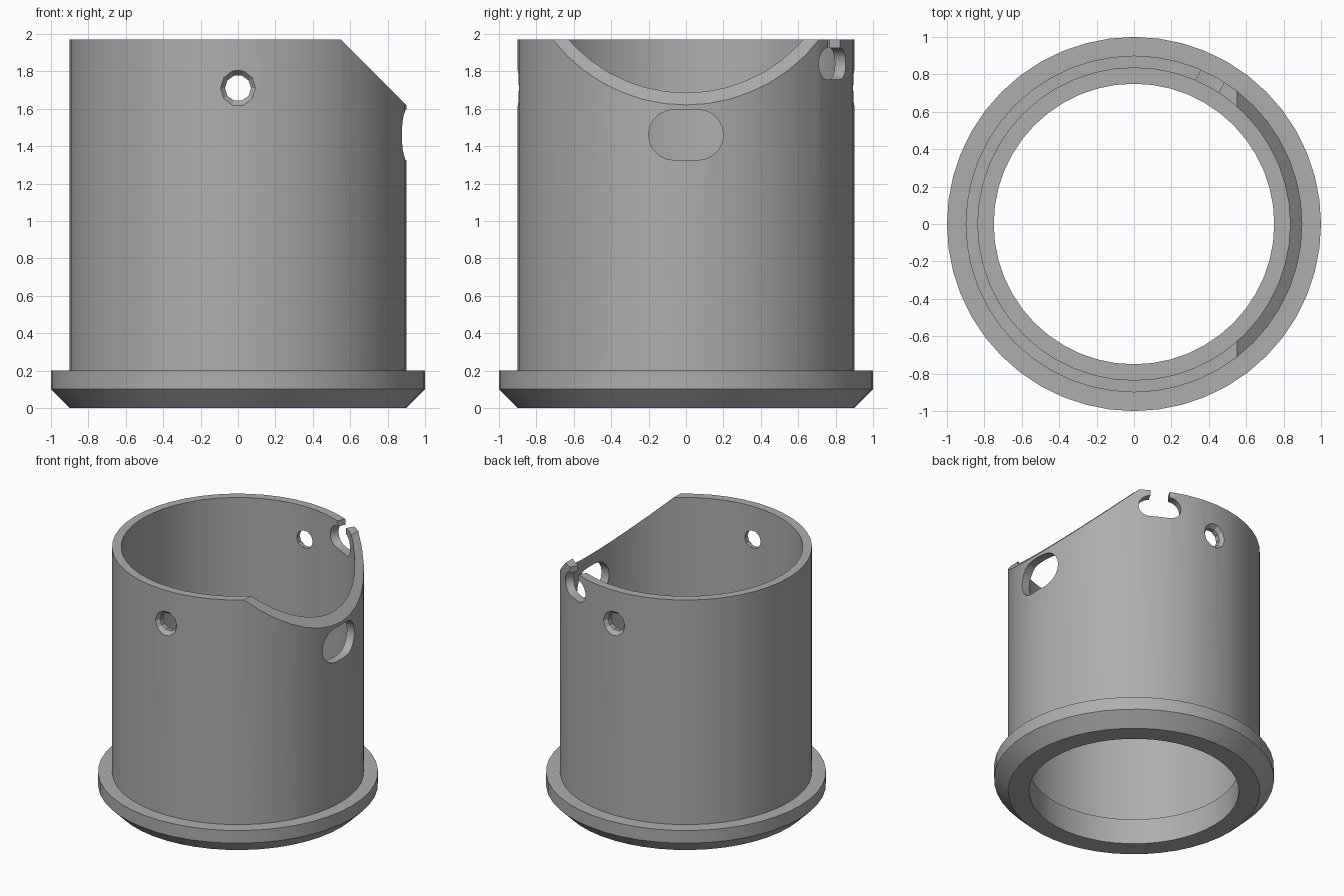
import bpy, bmesh
from math import sin, cos, pi, radians
from mathutils import Vector

if "Cube" in bpy.data.objects:
    bpy.data.objects.remove(bpy.data.objects["Cube"])

SEGMENTS = 48
HEIGHT = 1.97
OUTER, INNER = 0.9, 0.835

grey = bpy.data.materials.new("plain grey")
grey.use_nodes = True
COLOUR = (0.42, 0.42, 0.42, 1)
grey.diffuse_color = COLOUR
grey.node_tree.nodes["Principled BSDF"].inputs["Base Color"].default_value = COLOUR


def make_object(name, bm):
    bmesh.ops.recalc_face_normals(bm, faces=bm.faces)
    mesh = bpy.data.meshes.new(name)
    bm.to_mesh(mesh)
    bm.free()
    mesh.materials.append(grey)
    obj = bpy.data.objects.new(name, mesh)
    bpy.context.collection.objects.link(obj)
    return obj


def revolve(name, profile):
    """Closed ring turned from a (radius, height) profile."""
    bm = bmesh.new()
    rings = [[bm.verts.new((r * cos(a), r * sin(a), z)) for r, z in profile]
             for a in (2 * pi * i / SEGMENTS for i in range(SEGMENTS))]
    n = len(profile)
    for i, ring in enumerate(rings):
        after = rings[(i + 1) % SEGMENTS]
        for j in range(n):
            k = (j + 1) % n
            bm.faces.new((ring[j], after[j], after[k], ring[k]))
    return make_object(name, bm)


def cutter(name, degrees, centre_z, outline, stations):
    """Loft a (sideways, up) outline outward; stations are (distance, scale)."""
    a = radians(degrees)
    outward, sideways = Vector((cos(a), sin(a), 0)), Vector((-sin(a), cos(a), 0))
    bm = bmesh.new()
    loops = [[bm.verts.new(outward * d + sideways * u * s + Vector((0, 0, centre_z + v * s)))
              for u, v in outline] for d, s in stations]
    n = len(outline)
    for low, high in zip(loops, loops[1:]):
        for j in range(n):
            k = (j + 1) % n
            bm.faces.new((low[j], low[k], high[k], high[j]))
    bm.faces.new(loops[0])
    bm.faces.new(loops[-1])
    obj = make_object(name, bm)
    obj.hide_render = True
    return obj


def rounded_slot(half_length, radius, steps=10):
    """Outline with straight top and bottom and half-round ends."""
    points = []
    for side, start in ((1, -pi / 2), (-1, pi / 2)):
        for i in range(steps + 1):
            a = start + pi * i / steps
            points.append((side * (half_length - radius) + radius * cos(a), radius * sin(a)))
    return points


# Sleeve with a chamfered foot flange and an inner ledge
sleeve = revolve("flanged_sleeve", [
    (0.75, 0), (OUTER, 0), (1, 0.1), (1, 0.2), (OUTER, 0.2),
    (OUTER, HEIGHT), (INNER, HEIGHT), (INNER, 0.2), (0.75, 0.2)])

through = [(0.6, 1), (1.1, 1)]
cutters = []

# Slanted cut across the left of the rim
cutters.append(cutter("slanted_cut", -90, 0,
                      [(1.32, 1.2), (1.32, 2.3), (0.22, 2.3)], [(-1.2, 1), (1.2, 1)]))

# Countersunk screw holes, front and back
decagon = [(cos(pi * i / 5), sin(pi * i / 5)) for i in range(10)]
for name, degrees in (("front_hole", -90), ("back_hole", 90)):
    cutters.append(cutter(name, degrees, 1.71, decagon,
                          [(0.6, 0.07), (0.867, 0.07), (0.897, 0.096), (0.94, 0.133)]))

# Wide rounded window below the slanted cut
cutters.append(cutter("side_window", 0, 1.46, rounded_slot(0.2, 0.135), through))

# Keyhole notch: rounded slot with a neck open to the rim
cutters.append(cutter("notch_slot", 62, 1.84, rounded_slot(0.155, 0.085), through))
cutters.append(cutter("notch_neck", 62, 1.84,
                      [(-0.07, 0), (0.07, 0), (0.07, 0.3), (-0.07, 0.3)],
                      [(0.58, 1), (1.12, 1)]))

bpy.ops.object.select_all(action="DESELECT")
sleeve.select_set(True)
bpy.context.view_layer.objects.active = sleeve
for tool in cutters:
    mod = sleeve.modifiers.new(tool.name, "BOOLEAN")
    mod.operation = "DIFFERENCE"
    mod.solver = "EXACT"
    mod.object = tool
    bpy.ops.object.modifier_apply(modifier=mod.name)
    bpy.data.objects.remove(tool)

bpy.ops.object.shade_smooth_by_angle(angle=radians(20))
